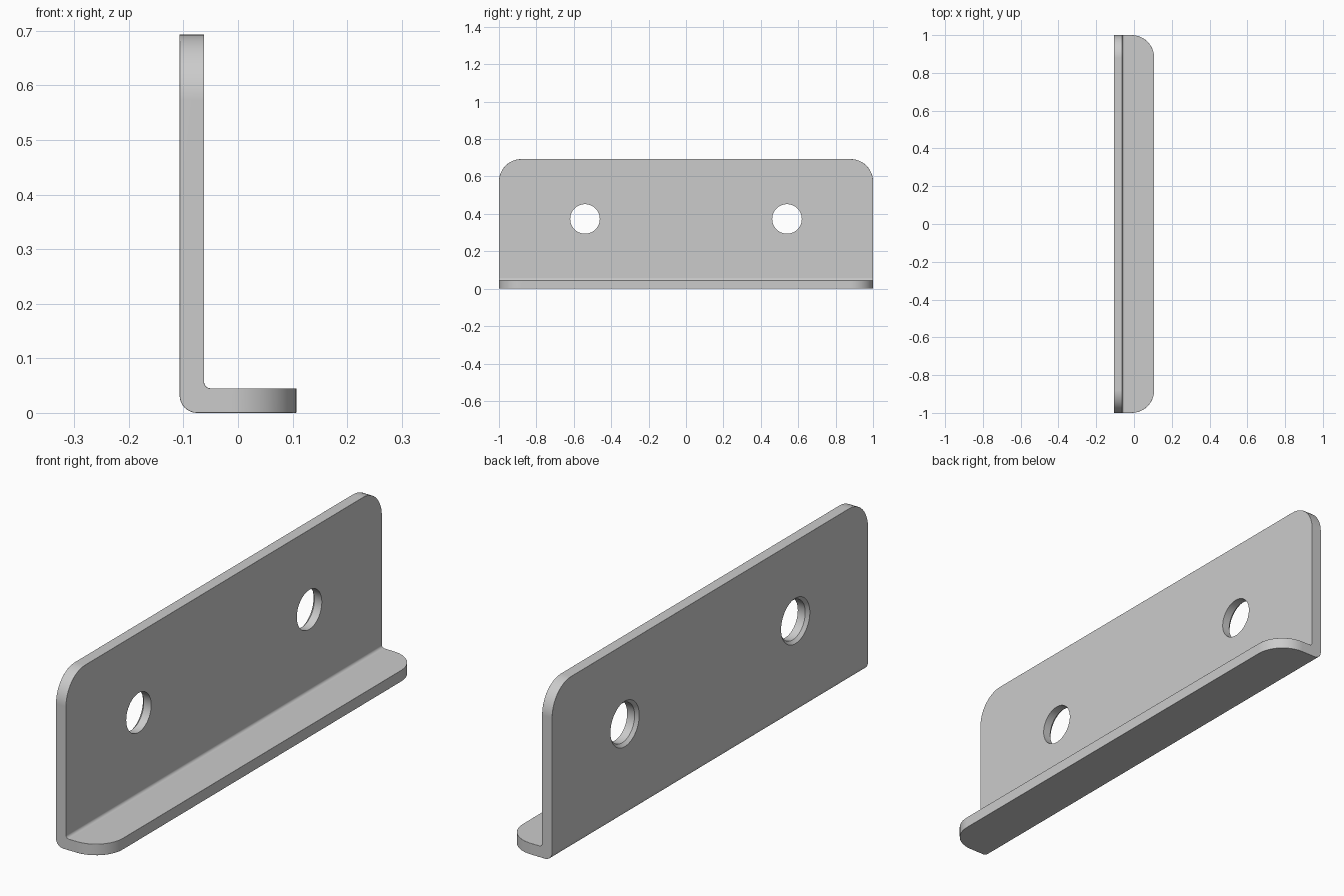
import bpy, bmesh, math
from mathutils import Vector

if "Cube" in bpy.data.objects:
    bpy.data.objects.remove(bpy.data.objects["Cube"])

X0, X1, H, W, T = -0.107, 0.107, 0.693, 1.0, 0.045
R = 0.12               # free corner radius
RO, RI = 0.032, 0.012  # outer and inner bend radii
N, NB = 12, 8


def mesh_object(name, bm):
    bmesh.ops.recalc_face_normals(bm, faces=bm.faces)
    me = bpy.data.meshes.new(name)
    bm.to_mesh(me)
    bm.free()
    ob = bpy.data.objects.new(name, me)
    bpy.context.collection.objects.link(ob)
    return ob


# Stations along the bent sheet: (outer point, inner point, half width)
corner = [(R * (1 - math.cos(a)), W - R + R * math.sin(a))
          for a in (math.pi / 2 * i / N for i in range(N + 1))]
stations = [((X0, H - d), (X0 + T, H - d), w) for d, w in corner]
for i in range(NB + 1):
    a = math.pi / 2 * i / NB
    c, s = math.cos(a), math.sin(a)
    stations.append(((X0 + RO - RO * c, RO - RO * s),
                     (X0 + T + RI - RI * c, T + RI - RI * s), W))
stations += [((X1 - d, 0), (X1 - d, T), w) for d, w in reversed(corner)]

# Bracket sheet
bm = bmesh.new()
rings = [[bm.verts.new((p[0], y, p[1]))
          for p, y in ((o, -w), (o, w), (i, w), (i, -w))]
         for o, i, w in stations]
for a, b in zip(rings, rings[1:]):
    for k in range(4):
        j = (k + 1) % 4
        bm.faces.new((a[k], a[j], b[j], b[k]))
bm.faces.new(rings[0])
bm.faces.new(rings[-1])
bracket = mesh_object("angle_bracket", bm)

bev = bracket.modifiers.new("edge_rounding", 'BEVEL')
bev.width = 0.006
bev.segments = 4
bev.limit_method = 'ANGLE'
bev.angle_limit = math.radians(40)


# Screw hole cutters, widened on the back face
def hole_cutter(y):
    bm = bmesh.new()
    n = 64
    profile = [(X0 - 0.02, 0.091), (X0, 0.091), (X0 + 0.012, 0.079), (X0 + T + 0.02, 0.079)]
    loops = [[bm.verts.new((x, y + r * math.cos(2 * math.pi * k / n),
                            0.373 + r * math.sin(2 * math.pi * k / n)))
              for k in range(n)] for x, r in profile]
    for a, b in zip(loops, loops[1:]):
        for k in range(n):
            j = (k + 1) % n
            bm.faces.new((a[k], a[j], b[j], b[k]))
    bm.faces.new(loops[0])
    bm.faces.new(loops[-1])
    ob = mesh_object("hole_cutter", bm)
    ob.hide_render = True
    return ob


cutters = [hole_cutter(y) for y in (-0.54, 0.54)]
for c in cutters:
    m = bracket.modifiers.new("screw_hole", 'BOOLEAN')
    m.operation = 'DIFFERENCE'
    m.solver = 'EXACT'
    m.object = c

bpy.context.view_layer.objects.active = bracket
bracket.select_set(True)
for m in list(bracket.modifiers):
    bpy.ops.object.modifier_apply(modifier=m.name)
for c in cutters:
    bpy.data.objects.remove(c)

# Smooth shading with crisp hole edges and flat plates
bpy.ops.object.shade_smooth_by_angle(angle=math.radians(35))
wn = bracket.modifiers.new("flat_plates", 'WEIGHTED_NORMAL')
wn.keep_sharp = True
